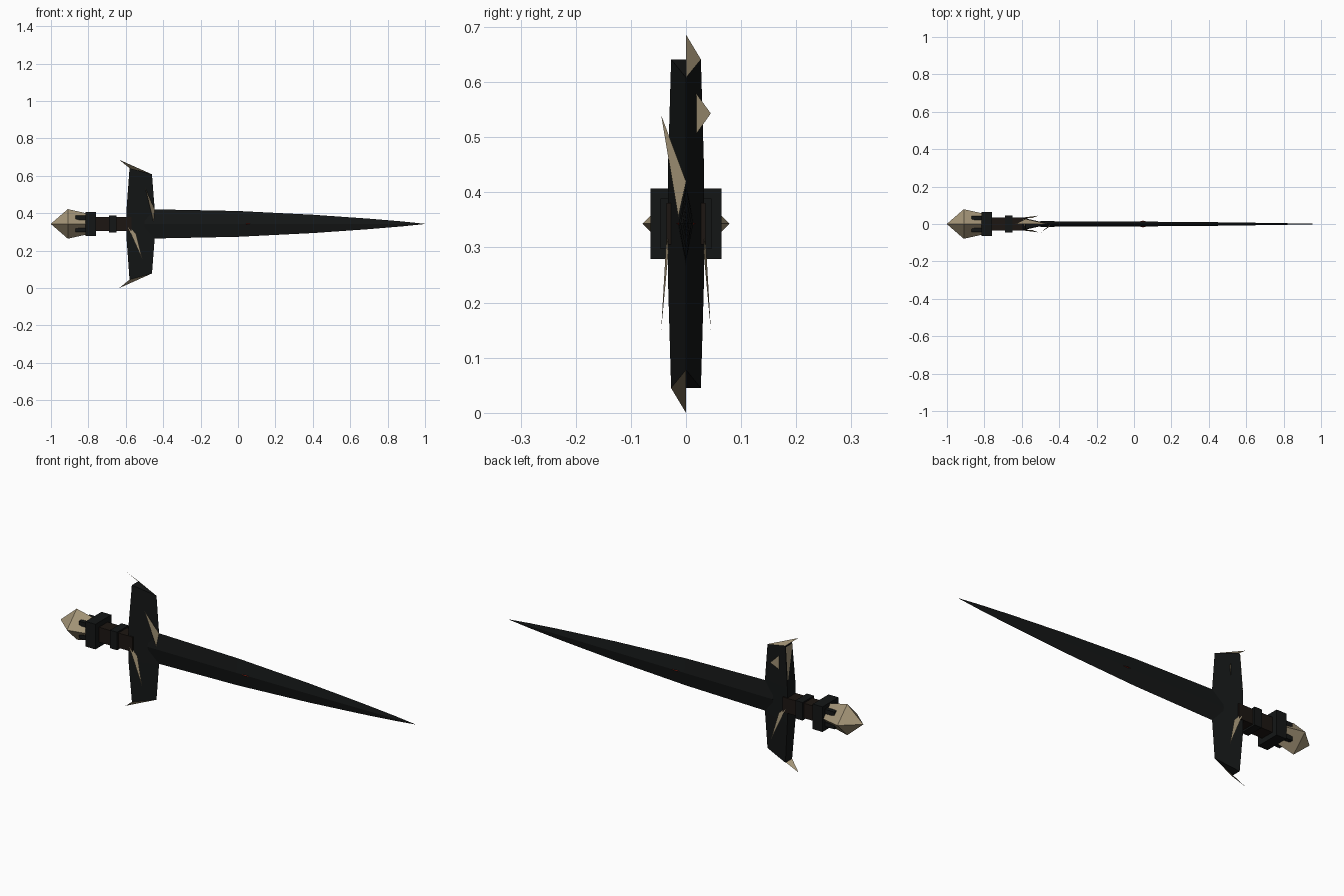
import bpy

if "Cube" in bpy.data.objects:
    bpy.data.objects.remove(bpy.data.objects["Cube"])

CZ = 0.343  # height of the sword axis


def material(name, rgb):
    m = bpy.data.materials.new(name)
    m.diffuse_color = (*rgb, 1)
    m.use_nodes = True
    m.node_tree.nodes["Principled BSDF"].inputs["Base Color"].default_value = m.diffuse_color
    return m


BLACK = material("black_steel", (0.007, 0.008, 0.008))
BROWN = material("dark_leather", (0.012, 0.008, 0.006))
BONE = material("bone", (0.36, 0.29, 0.18))
RED = material("red_gem", (0.35, 0.02, 0.01))


def mesh(name, verts, faces, mat):
    me = bpy.data.meshes.new(name)
    me.from_pydata(verts, [], faces)
    me.materials.append(mat)
    ob = bpy.data.objects.new(name, me)
    bpy.context.collection.objects.link(ob)
    return ob


def loft(name, rings, mat):
    """Skin equal-sized rings of points and cap both ends."""
    n = len(rings[0])
    verts = [p for r in rings for p in r]
    faces = [(i * n + j, i * n + (j + 1) % n, (i + 1) * n + (j + 1) % n, (i + 1) * n + j)
             for i in range(len(rings) - 1) for j in range(n)]
    faces += [tuple(reversed(range(n))), tuple(range(len(verts) - n, len(verts)))]
    return mesh(name, verts, faces, mat)


def diamond(x, hy, hz):
    return [(x, hy, CZ), (x, 0, CZ + hz), (x, -hy, CZ), (x, 0, CZ - hz)]


def box(name, x0, x1, hy, hz, mat, cy=0, cz=0):
    rings = [[(x, cy + a * hy, CZ + cz + b * hz)
              for a, b in ((1, -1), (1, 1), (-1, 1), (-1, -1))] for x in (x0, x1)]
    return loft(name, rings, mat)


# Blade: diamond section tapering to a point
loft("blade", [diamond(*s) for s in (
    (-0.5, 0.015, 0.079), (0.0, 0.013, 0.069), (0.4, 0.010, 0.049),
    (0.7, 0.006, 0.028), (0.88, 0.003, 0.013), (1.0, 0.0003, 0.0005))], BLACK)

# Gem set through the blade
loft("gem", [diamond(0.018, 0.011, 0.0005), diamond(0.048, 0.018, 0.007),
             diamond(0.078, 0.011, 0.0005)], RED)

# Guard: triangular section, flat at the back, ridge towards the tip
rings = []
for back, hy, ridge, zb, zr in (
        (-0.58, 0.027, -0.46, -0.298, -0.265), (-0.595, 0.033, -0.446, -0.09, -0.085),
        (-0.595, 0.033, -0.446, 0.09, 0.085), (-0.58, 0.027, -0.46, 0.298, 0.265)):
    rings.append([(back, hy, CZ + zb), (back, -hy, CZ + zb), (ridge, 0, CZ + zr)])
loft("guard", rings, BLACK)

# Bone spikes on the guard ends
for name, s in (("upper_spike", 1), ("lower_spike", -1)):
    mesh(name, [(-0.635, 0, CZ + s * 0.343), (-0.58, s * 0.027, CZ + s * 0.298),
                (-0.46, 0, CZ + s * 0.265)], [(0, 1, 2)], BONE)

# Bone slivers on the guard
mesh("back_sliver", [(-0.583, 0.027, 0.635), (-0.583, -0.027, 0.635), (-0.596, 0.03, 0.46)],
     [(0, 1, 2)], BONE)
mesh("ridge_sliver", [(-0.497, -0.045, 0.54), (-0.446, 0, 0.42), (-0.452, -0.014, 0.355)],
     [(0, 1, 2)], BONE)
mesh("small_sliver", [(-0.539, 0.018, 0.58), (-0.539, 0.018, 0.505), (-0.506, 0.045, 0.543)],
     [(0, 1, 2)], BONE)
for name, s in (("front_sliver", -1), ("rear_sliver", 1)):
    mesh(name, [(-0.597, s * 0.034, 0.345), (-0.545, s * 0.032, 0.29),
                (-0.51, s * 0.045, 0.15)], [(0, 1, 2)], BONE)

# Grip with its two collars
box("grip", -0.82, -0.57, 0.035, 0.038, BROWN)
box("small_collar", -0.69, -0.65, 0.046, 0.046, BLACK)
box("large_collar", -0.815, -0.76, 0.064, 0.064, BLACK)

# Prongs holding the pommel
for a in (-1, 1):
    for b in (-1, 1):
        box("pommel_prong", -0.868, -0.81, 0.011, 0.011, BLACK, a * 0.033, b * 0.033)

# Faceted pommel
loft("pommel", [diamond(-1.0, 0.001, 0.001), diamond(-0.91, 0.079, 0.079),
                diamond(-0.815, 0.058, 0.058)], BONE)
